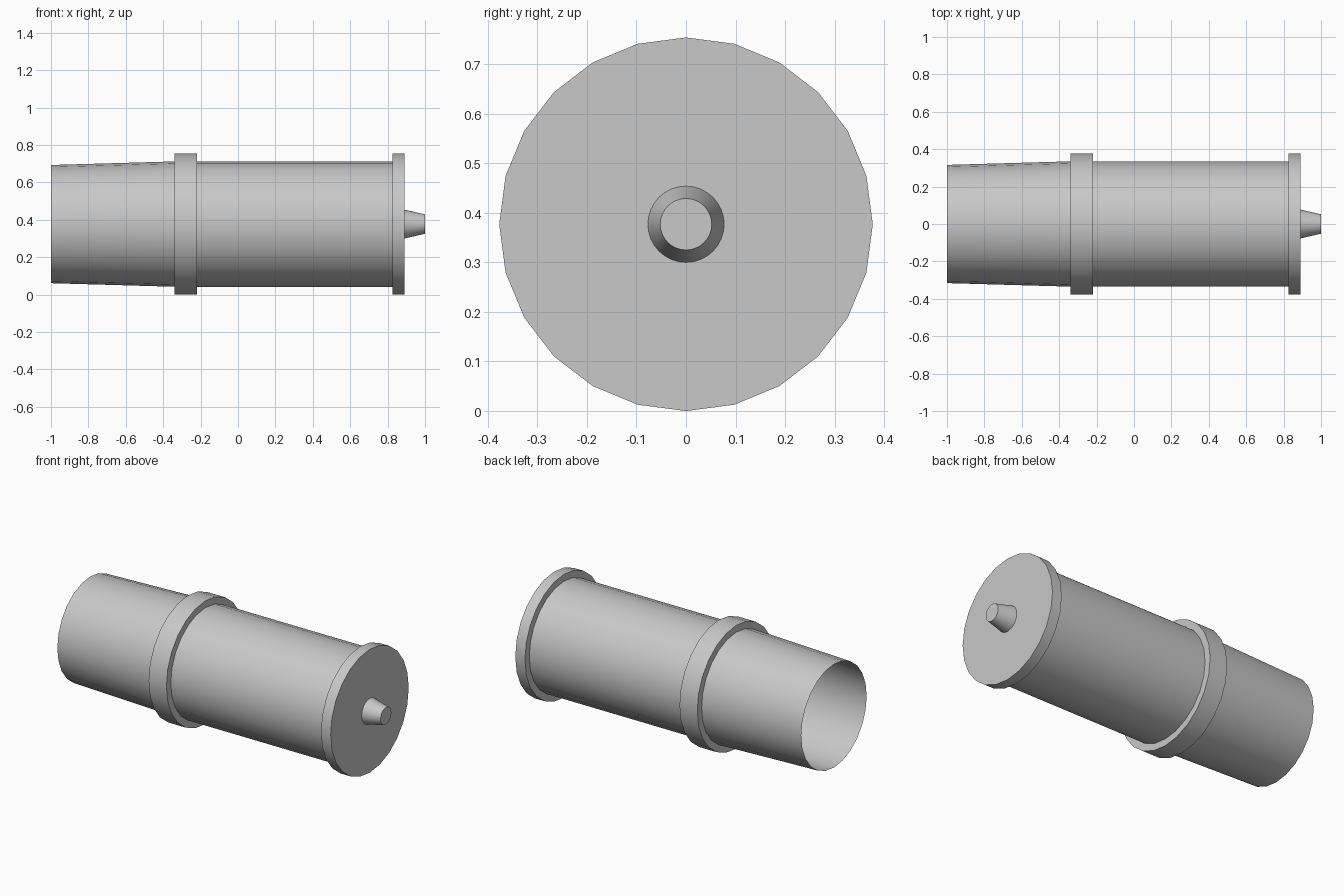
import bpy
import bmesh
from math import sin, cos, tau

AXIS_Z = 0.377
BODY_R = 0.335
RIM_R = 0.377

cube = bpy.data.objects.get("Cube")
if cube:
    bpy.data.objects.remove(cube, do_unlink=True)

grey = bpy.data.materials.new("plain grey")
grey.use_nodes = True
colour = (0.58, 0.58, 0.58, 1)
grey.diffuse_color = colour
grey.node_tree.nodes["Principled BSDF"].inputs["Base Color"].default_value = colour


def revolve(name, profile, sides=24, cap_end=False):
    """Turn a profile of (x, radius) points about the long axis."""
    bm = bmesh.new()
    rings = [[bm.verts.new((x, r * sin(tau * i / sides), r * cos(tau * i / sides)))
              for i in range(sides)] for x, r in profile]
    for a, b in zip(rings, rings[1:]):
        for i in range(sides):
            j = (i + 1) % sides
            bm.faces.new((a[i], b[i], b[j], a[j]))
    if cap_end:
        bm.faces.new(reversed(rings[-1]))
    bm.normal_update()
    mesh = bpy.data.meshes.new(name)
    bm.to_mesh(mesh)
    bm.free()
    mesh.materials.append(grey)
    obj = bpy.data.objects.new(name, mesh)
    obj.location.z = AXIS_Z
    bpy.context.collection.objects.link(obj)
    bpy.ops.object.select_all(action="DESELECT")
    obj.select_set(True)
    bpy.context.view_layer.objects.active = obj
    bpy.ops.object.shade_smooth_by_angle(angle=0.5)
    return obj


# Open tapered sleeve at one end
revolve("tapered_sleeve", [(-1, 0.316), (-0.34, BODY_R)])

# Raised collar between sleeve and barrel
revolve("collar", [(-0.34, BODY_R), (-0.34, RIM_R), (-0.22, RIM_R), (-0.22, BODY_R)])

# Straight barrel
revolve("barrel", [(-0.22, BODY_R), (0.825, BODY_R)])

# Closed end flange
revolve("end_flange", [(0.825, BODY_R), (0.825, RIM_R), (0.89, RIM_R)], cap_end=True)

# Small tapered pin on the flange
revolve("end_pin", [(0.89, 0.077), (1, 0.052)], sides=32, cap_end=True)
